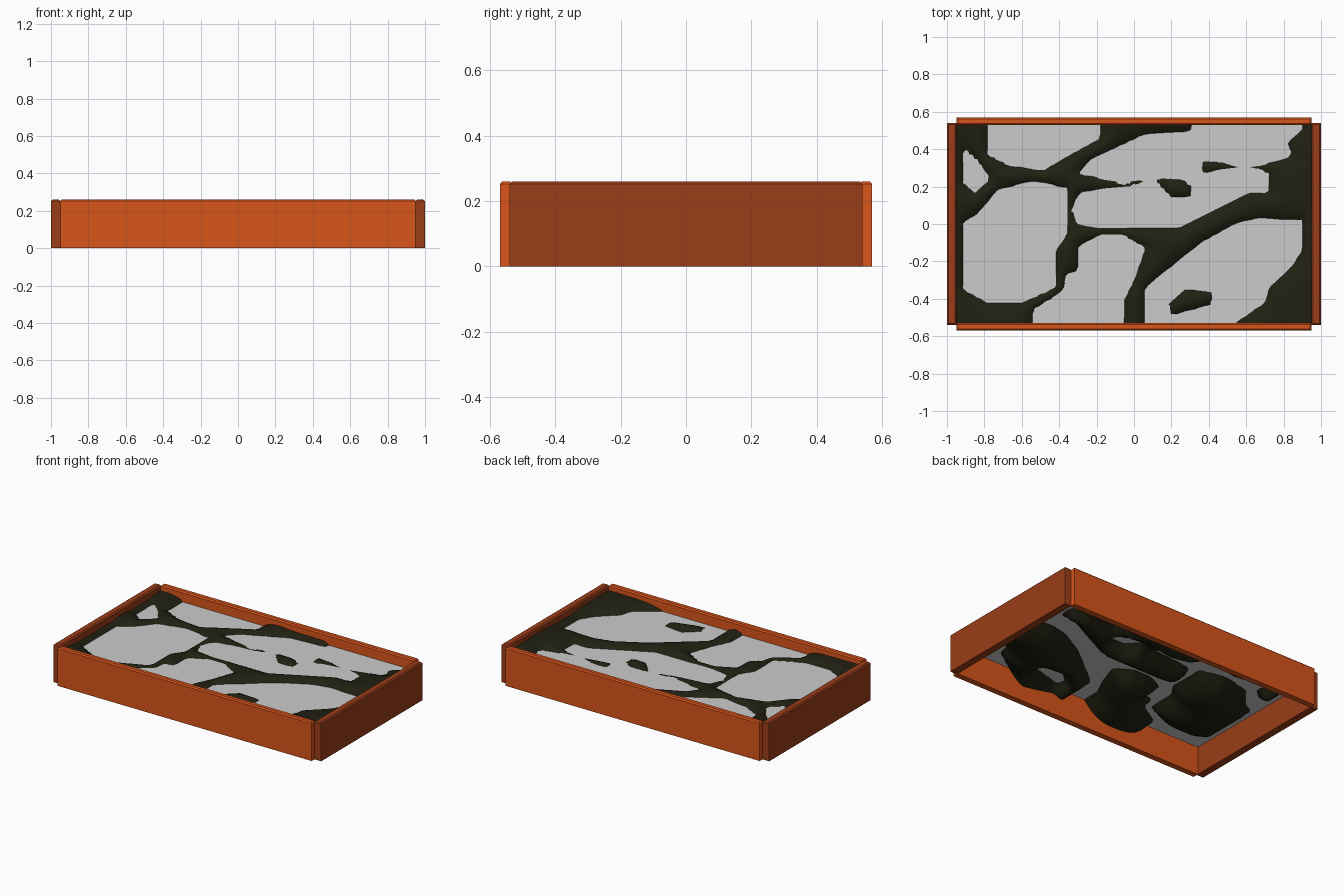
import bpy, bmesh, math
from mathutils import Vector
from mathutils.geometry import intersect_point_line

if "Cube" in bpy.data.objects:
    bpy.data.objects.remove(bpy.data.objects["Cube"])

LEVEL = 0.19          # height of the grey water sheet
HX, HY = 0.95, 0.53   # inner half sizes of the frame


def material(name, rgb):
    m = bpy.data.materials.new(name)
    m.diffuse_color = (*rgb, 1)
    m.use_nodes = True
    m.node_tree.nodes["Principled BSDF"].inputs["Base Color"].default_value = m.diffuse_color
    return m


def add_object(name, bm, mat=None):
    mesh = bpy.data.meshes.new(name)
    bm.to_mesh(mesh)
    bm.free()
    ob = bpy.data.objects.new(name, mesh)
    bpy.context.collection.objects.link(ob)
    if mat:
        mesh.materials.append(mat)
    return ob


def board(name, x0, x1, y0, y1, mat):
    bm = bmesh.new()
    bmesh.ops.create_cube(bm, size=1)
    for v in bm.verts:
        v.co = ((x0 + x1) / 2 + v.co.x * (x1 - x0),
                (y0 + y1) / 2 + v.co.y * (y1 - y0), 0.13 + v.co.z * 0.26)
    # chamfer the top edges only
    top = [e for e in bm.edges if all(v.co.z > 0.2 for v in e.verts)]
    bmesh.ops.bevel(bm, geom=top, offset=0.008, segments=1, affect='EDGES')
    return add_object(name, bm, mat)


# frame boards
orange = material("orange_wood", (0.69, 0.089, 0.011))
brown = material("dark_orange_wood", (0.33, 0.047, 0.009))
soil = material("dark_soil", (0.014, 0.014, 0.006))
for side, s in (("back", 1), ("front", -1)):
    board(side + "_board", -HX, HX, *sorted((s * HY, s * 0.57)), orange)
for side, s in (("right", 1), ("left", -1)):
    board(side + "_board", *sorted((s * HX, s * 1.0)), -0.54, 0.54, brown)

# water sheet
bm = bmesh.new()
bm.faces.new([bm.verts.new((x, y, LEVEL)) for x, y in
              ((-HX, -HY), (HX, -HY), (HX, HY), (-HX, HY))])
add_object("water_sheet", bm)

# outlines of the pools in the soil, and of the islands in them
corner_pool = [(-.78, .7), (-.18, .7), (-.18, .46), (-.36, .36), (-.48, .29),
               (-.66, .31), (-.78, .37)]
small_pool = [(-.91, .4), (-.84, .34), (-.77, .24), (-.85, .17), (-.91, .22)]
left_pool = [(-.73, .18), (-.54, .23), (-.36, .19), (-.36, -.06), (-.42, -.14),
             (-.42, -.34), (-.6, -.42), (-.78, -.42), (-.91, -.35), (-.91, .01),
             (-.84, .05)]
upper_pool = [(.36, .7), (.9, .7), (.9, .5), (.82, .44), (.84, .36), (.66, .31),
              (.36, .34), (.36, .27), (.6, .31), (.72, .27), (.72, .17),
              (.62, .17), (.24, -.02), (-.18, -.02), (-.3, 0), (-.33, .08),
              (-.29, .17), (.05, .21), (.05, .24), (-.06, .22), (-.29, .27),
              (-.24, .34), (.06, .48), (.3, .49)]
front_pool = [(-.54, -.7), (-.06, -.7), (-.05, -.4), (0, -.3), (.06, -.13),
              (-.06, -.06), (-.18, -.06), (-.3, -.12), (-.3, -.25),
              (-.36, -.27), (-.38, -.36), (-.54, -.46)]
right_pool = [(.9, .02), (.66, .03), (.54, 0), (.36, -.1), (.06, -.34),
              (.06, -.7), (.54, -.7), (.54, -.53), (.7, -.42), (.72, -.34),
              (.84, -.23), (.9, -.14)]
upper_island = [(.12, .25), (.26, .24), (.31, .2), (.3, .14), (.2, .14), (.12, .22)]
right_island = [(.18, -.43), (.27, -.35), (.42, -.36), (.42, -.43), (.2, -.49)]
OUTLINES = [corner_pool, small_pool, left_pool, upper_pool, front_pool,
            right_pool, upper_island, right_island]
EDGES = [(Vector(a), Vector(b)) for o in OUTLINES for a, b in zip(o, o[1:] + o[:1])]


def soil_height(x, y):
    """Soil sinks inside an outline and rises slightly outside it."""
    p, near, inside = Vector((x, y)), 9.0, False
    for a, b in EDGES:
        q, t = intersect_point_line(p, a, b)
        t = min(1, max(0, t))
        near = min(near, (p - a.lerp(b, t)).length)
        if (a.y > y) != (b.y > y) and x < a.x + (b.x - a.x) * (y - a.y) / (b.y - a.y):
            inside = not inside
    if inside:
        return LEVEL - 0.13 * (1 - math.exp(-near / 0.09))
    return LEVEL + 0.035 * (1 - math.exp(-near / 0.045))


# soil relief
bm = bmesh.new()
bmesh.ops.create_grid(bm, x_segments=76, y_segments=42, size=1)
for v in bm.verts:
    x, y = v.co.x * HX, v.co.y * HY
    v.co = (x, y, soil_height(x, y))
for f in bm.faces:
    f.smooth = True
add_object("soil_relief", bm, soil)
